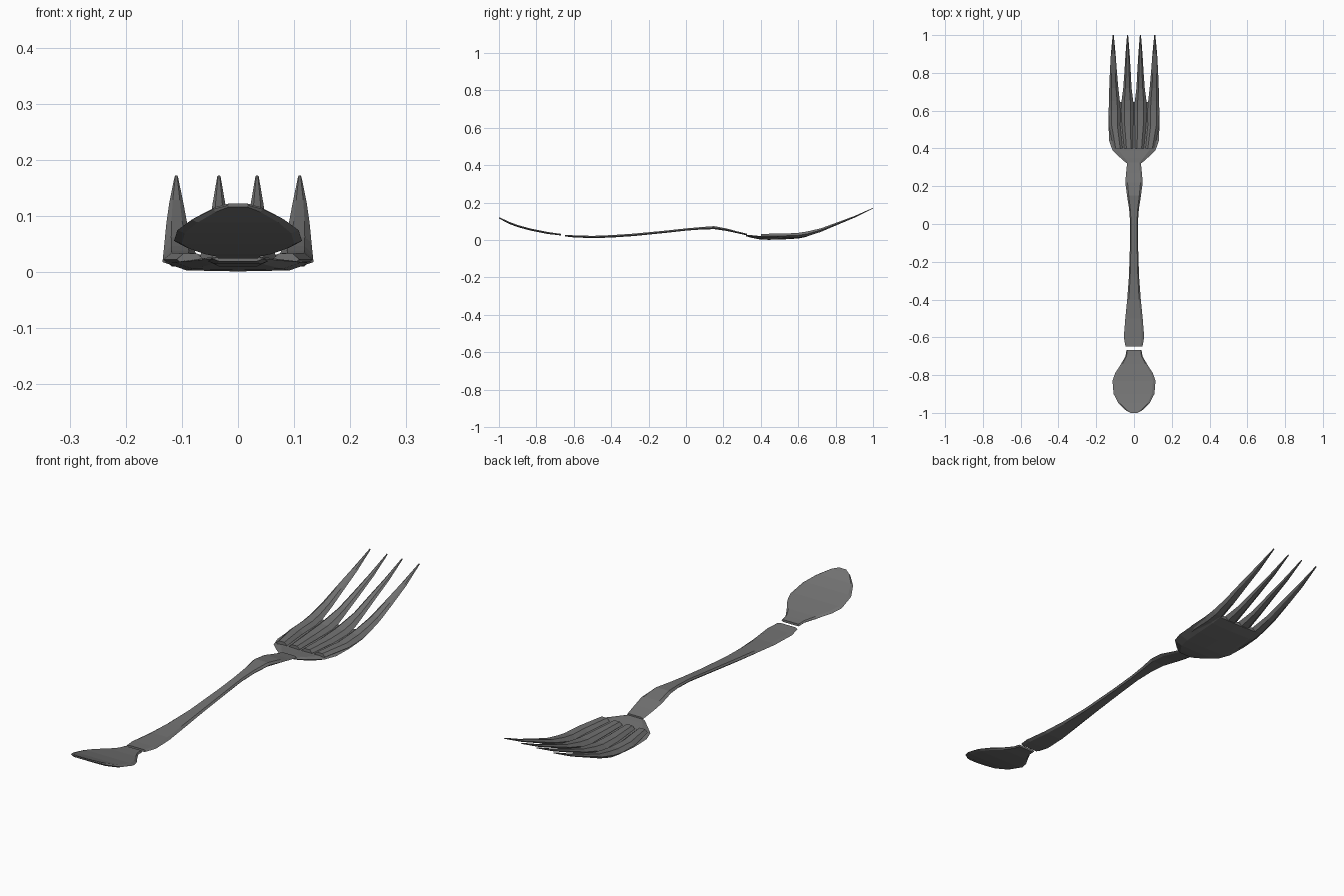
import bpy, bmesh

steel = bpy.data.materials.new("dark_steel")
steel.diffuse_color = (0.17, 0.17, 0.17, 1)
steel.roughness = 0.5


def loft(bm, sections, cup=0.0, flat=0.6):
    """Skin six-sided bevelled sections: (y, x centre, half width, z bottom, z top)."""
    rings = []
    for y, xc, w, zb, zt in sections:
        zm = (zb + zt) / 2
        rise = cup * w * w
        shape = [(-w, zm + rise), (-flat * w, zt), (0, zt - rise * 0.3), (flat * w, zt),
                 (w, zm + rise), (flat * w, zb + rise * 0.3), (0, zb), (-flat * w, zb + rise * 0.3)]
        rings.append([bm.verts.new((xc + x, y, z)) for x, z in shape])
    n = len(rings[0])
    for a, b in zip(rings, rings[1:]):
        for i in range(n):
            j = (i + 1) % n
            bm.faces.new((a[i], a[j], b[j], b[i]))
    bm.faces.new(rings[0])
    bm.faces.new(rings[-1])


def make(name, lofts, **kw):
    bm = bmesh.new()
    for s in lofts:
        loft(bm, s, **kw)
    bmesh.ops.recalc_face_normals(bm, faces=bm.faces)
    mesh = bpy.data.meshes.new(name)
    bm.to_mesh(mesh)
    bm.free()
    mesh.materials.append(steel)
    ob = bpy.data.objects.new(name, mesh)
    bpy.context.collection.objects.link(ob)
    return ob


# Flattened paddle at the end of the handle
make("handle_end", [[
    (-1.0, 0, 0.018, 0.116, 0.122), (-0.985, 0, 0.045, 0.107, 0.116),
    (-0.95, 0, 0.082, 0.088, 0.099), (-0.90, 0, 0.108, 0.069, 0.080),
    (-0.83, 0, 0.114, 0.050, 0.061), (-0.79, 0, 0.100, 0.042, 0.053),
    (-0.74, 0, 0.068, 0.032, 0.043), (-0.70, 0, 0.045, 0.028, 0.037),
    (-0.668, 0, 0.040, 0.024, 0.033)]], flat=0.88)

# Slim waisted handle
make("handle", [[
    (-0.648, 0, 0.045, 0.019, 0.028), (-0.60, 0, 0.054, 0.014, 0.025),
    (-0.50, 0, 0.046, 0.010, 0.022), (-0.40, 0, 0.036, 0.013, 0.026),
    (-0.28, 0, 0.027, 0.021, 0.034), (-0.10, 0, 0.021, 0.039, 0.051),
    (0.0, 0, 0.020, 0.050, 0.062), (0.08, 0, 0.026, 0.056, 0.069),
    (0.15, 0, 0.037, 0.058, 0.074), (0.22, 0, 0.046, 0.048, 0.061),
    (0.27, 0, 0.042, 0.037, 0.047), (0.325, 0, 0.036, 0.025, 0.034)]], flat=0.75)

# Shallow bowl that carries the tines
make("fork_head", [[
    (0.322, 0, 0.040, 0.020, 0.028), (0.35, 0, 0.072, 0.012, 0.026),
    (0.39, 0, 0.114, 0.004, 0.022), (0.44, 0, 0.131, 0.001, 0.020),
    (0.52, 0, 0.135, 0.003, 0.020), (0.60, 0, 0.134, 0.008, 0.025),
    (0.645, 0, 0.131, 0.017, 0.032)]], cup=0.35, flat=0.7)

# Four tapering tines, mirrored left and right, with ridges running into the bowl
heights = [(0.40, 0.012, 0.033), (0.52, 0.010, 0.034), (0.60, 0.012, 0.038),
           (0.65, 0.020, 0.046), (0.72, 0.043, 0.062), (0.80, 0.077, 0.091),
           (0.90, 0.119, 0.128), (1.0, 0.168, 0.172)]
outer = [(0.085, 0.024), (0.103, 0.030), (0.103, 0.031), (0.104, 0.029),
         (0.107, 0.024), (0.109, 0.019), (0.110, 0.0125), (0.110, 0.003)]
inner = [(0.028, 0.024), (0.034, 0.030), (0.035, 0.033), (0.035, 0.031),
         (0.035, 0.022), (0.034, 0.017), (0.034, 0.011), (0.034, 0.003)]
for label, plan in (("outer", outer), ("inner", inner)):
    make(label + "_tines",
         [[(y, s * x, w, zb, zt) for (y, zb, zt), (x, w) in zip(heights, plan)]
          for s in (-1, 1)], flat=0.5)
